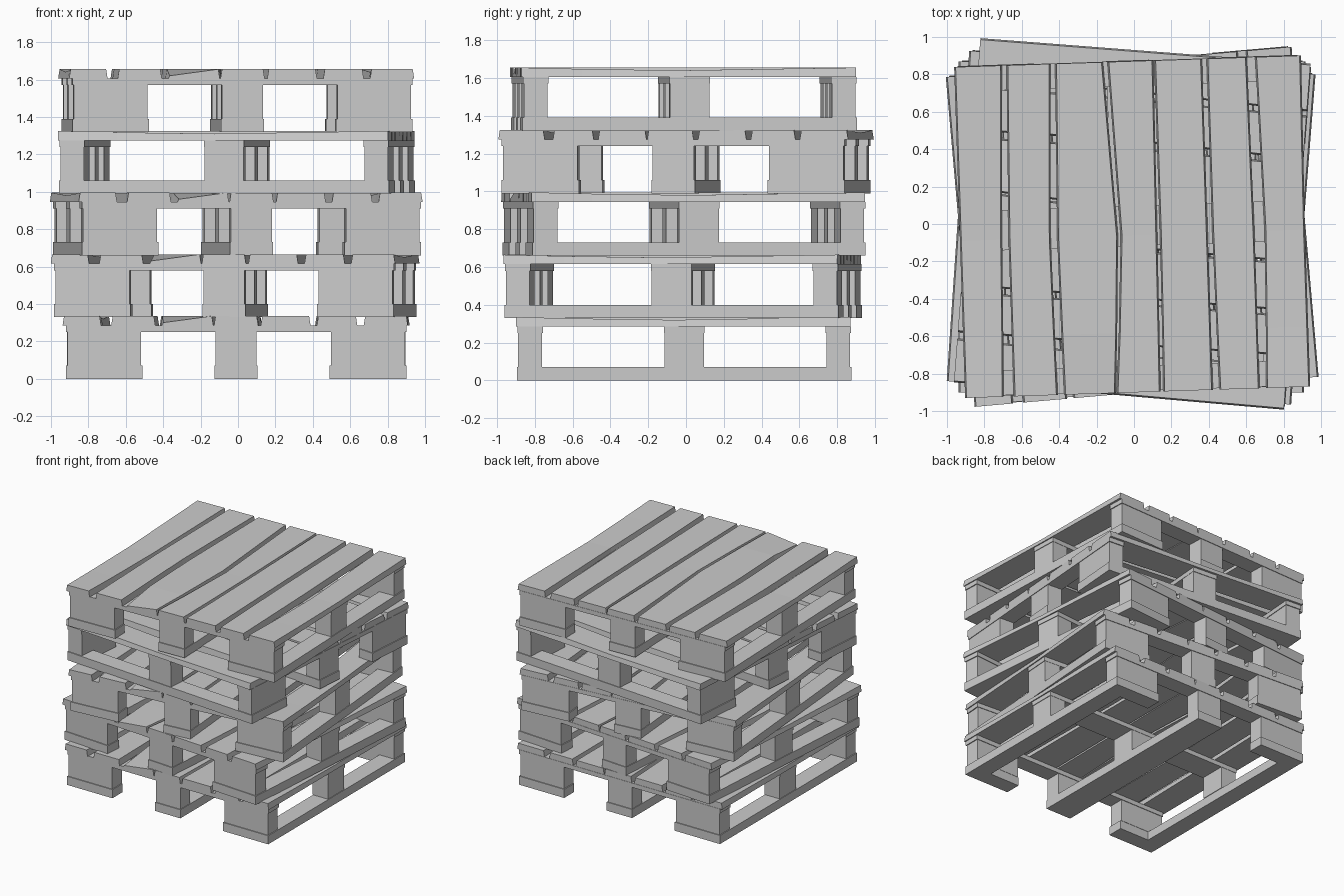
import bpy
import bmesh
import math
from mathutils import Matrix

old = bpy.data.objects.get("Cube")
if old:
    bpy.data.objects.remove(old, do_unlink=True)

# One flat colour
wood = bpy.data.materials.new("weathered_grey")
wood.use_nodes = True
grey = (0.6, 0.6, 0.6, 1)
wood.diffuse_color = grey
wood.node_tree.nodes["Principled BSDF"].inputs["Base Color"].default_value = grey

HALF_W, HALF_L = 0.91, 0.885      # half width and half length of a pallet
SKID_TOP, BLOCK_TOP, DECK, TOP = 0.07, 0.25, 0.285, 0.335


def finish(bm, name):
    bmesh.ops.recalc_face_normals(bm, faces=bm.faces)
    mesh = bpy.data.meshes.new(name)
    bm.to_mesh(mesh)
    bm.free()
    mesh.materials.append(wood)
    return mesh


def boxes(name, items):
    """Mesh of boxes given as (x centre, y centre, x size, y size, z low, z high)."""
    bm = bmesh.new()
    for x, y, sx, sy, z0, z1 in items:
        place = Matrix.Translation((x, y, (z0 + z1) / 2)) @ Matrix.Diagonal((sx, sy, z1 - z0, 1))
        bmesh.ops.create_cube(bm, size=1, matrix=place)
    return finish(bm, name)


def plank(bm, stations, chipped):
    """Loft a board along y through (y, left, right, sag) stations."""
    rings = []
    for i, (y, left, right, sag) in enumerate(stations):
        chip = 0.035 if chipped and i == 0 else 0
        ring = [(left - 0.008, y, DECK), (right + 0.008, y, DECK),
                (right, y, TOP - sag), (left, y, TOP - sag - chip)]
        rings.append([bm.verts.new(p) for p in ring])
    for a, b in zip(rings, rings[1:]):
        for k in range(4):
            n = (k + 1) % 4
            bm.faces.new((a[k], a[n], b[n], b[k]))
    bm.faces.new(rings[0])
    bm.faces.new(rings[-1])


# Skids: two slim outer rails with wide feet, one broad middle rail
skid_items = [(0, 0, 0.23, 2 * HALF_L, 0, SKID_TOP)]
block_items = [(0, 0, 0.22, 0.21, SKID_TOP, BLOCK_TOP)]
for sx in (-1, 1):
    skid_items.append((sx * (HALF_W - 0.07), 0, 0.14, 2 * HALF_L - 0.26, 0, SKID_TOP))
    block_items.append((sx * (HALF_W - 0.075), 0, 0.14, 0.21, SKID_TOP, BLOCK_TOP))
    for sy in (-1, 1):
        skid_items.append((sx * (HALF_W - 0.205), sy * (HALF_L - 0.065), 0.41, 0.13, 0, SKID_TOP))
        block_items.append((sx * (HALF_W - 0.205), sy * (HALF_L - 0.07), 0.395, 0.125, SKID_TOP, BLOCK_TOP))
for sy in (-1, 1):
    block_items.append((0, sy * (HALF_L - 0.07), 0.22, 0.125, SKID_TOP, BLOCK_TOP))

# Cross boards resting on the blocks
cross_items = [(0, y, 2 * HALF_W, w, BLOCK_TOP, DECK)
               for y, w in ((-0.815, 0.135), (0, 0.215), (0.815, 0.135))]

# Deck boards: (left, right) at front, middle and back, then sag in the middle
deck = [
    ((-0.92, -0.73), (-0.92, -0.71), (-0.92, -0.68), 0.015),
    ((-0.66, -0.44), (-0.66, -0.45), (-0.64, -0.42), 0.0),
    ((-0.39, -0.13), (-0.40, -0.09), (-0.38, -0.14), 0.0),
    ((-0.11, 0.11), (-0.06, 0.12), (-0.10, 0.13), 0.005),
    ((0.14, 0.39), (0.15, 0.39), (0.15, 0.39), 0.0),
    ((0.44, 0.64), (0.43, 0.64), (0.43, 0.63), 0.0),
    ((0.69, 0.91), (0.71, 0.91), (0.69, 0.92), 0.015),
]
bm = bmesh.new()
for i, (front, mid, back, sag) in enumerate(deck):
    near = tuple(f + (m - f) * 0.45 for f, m in zip(front, mid))
    plank(bm, [(-HALF_L - 0.005, *front, 0), (-0.57, *near, sag / 2),
               (-0.05, *mid, sag), (HALF_L - 0.005, *back, 0)], i == 2)

parts = {
    "skids": boxes("skids", skid_items),
    "blocks": boxes("blocks", block_items),
    "cross_boards": boxes("cross_boards", cross_items),
    "deck_boards": finish(bm, "deck_boards"),
}

# Stack of pallets, each turned a little: (x, y, degrees)
stack = [(-0.01, -0.01, 0), (-0.015, -0.015, -3.9), (-0.005, -0.01, 5),
         (-0.005, 0, -94.4), (-0.005, -0.01, 1.9)]
for level, (x, y, turn) in enumerate(stack):
    for name, mesh in parts.items():
        ob = bpy.data.objects.new(f"pallet_{level + 1}_{name}", mesh)
        ob.location = (x, y, level * 0.33)
        ob.rotation_euler.z = math.radians(turn)
        bpy.context.collection.objects.link(ob)
